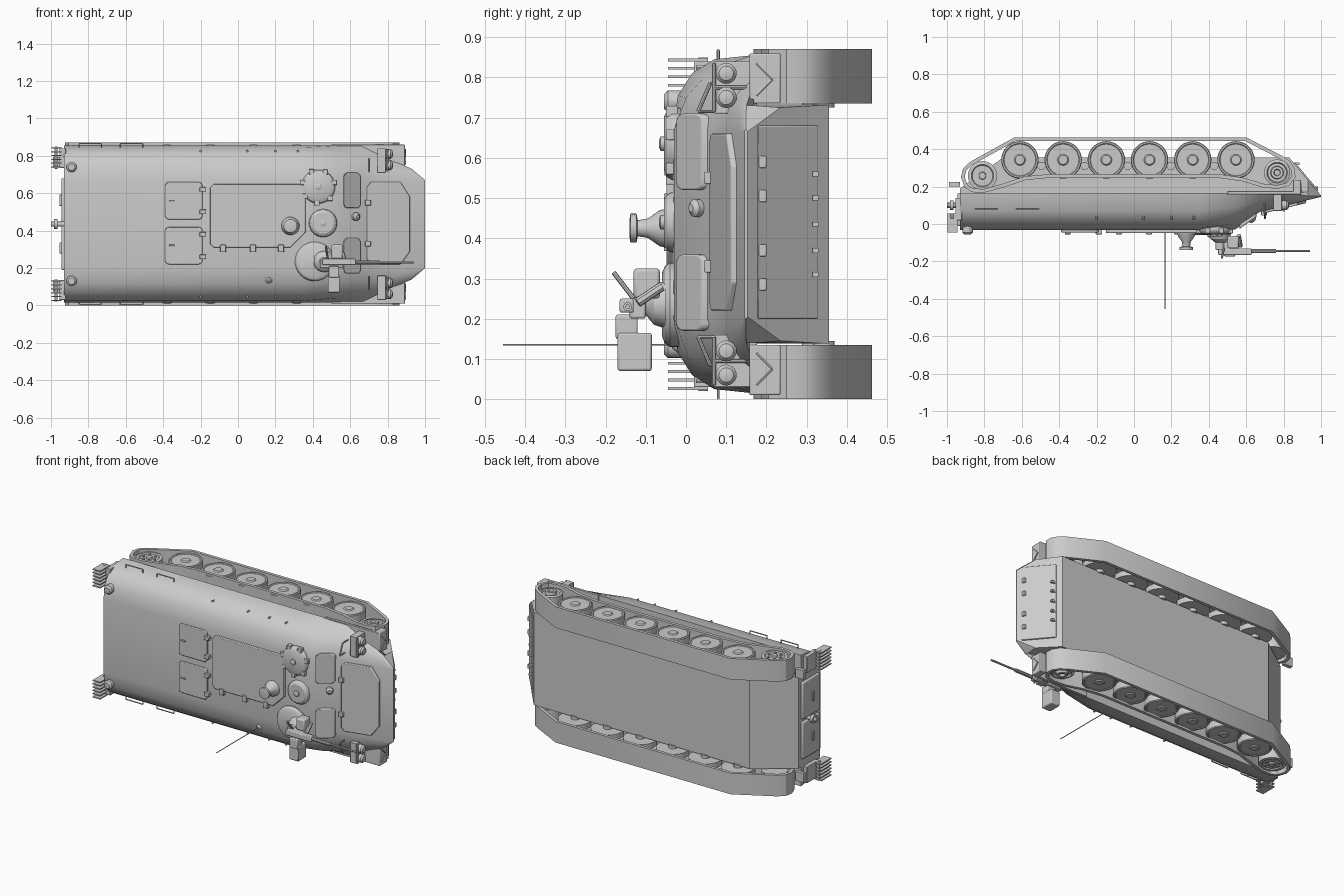
import bpy, bmesh, math
from mathutils import Vector, Matrix

CZ = 0.435  # mid plane; vehicle roof faces -y, nose points +x
paint = bpy.data.materials.new("grey_paint")
paint.diffuse_color = (0.6, 0.6, 0.6, 1)


def finish(name, bm, bevel=0.0):
    bmesh.ops.recalc_face_normals(bm, faces=bm.faces)
    me = bpy.data.meshes.new(name)
    bm.to_mesh(me)
    bm.free()
    ob = bpy.data.objects.new(name, me)
    bpy.context.collection.objects.link(ob)
    me.materials.append(paint)
    if bevel:
        m = ob.modifiers.new("edge", 'BEVEL')
        m.width, m.segments = bevel, 2
    return ob


def loft(name, rings, caps=True, closed=False, bevel=0.0):
    bm = bmesh.new()
    vs = [[bm.verts.new(p) for p in r] for r in rings]
    n = len(vs[0])
    for k in range(len(vs) if closed else len(vs) - 1):
        a, b = vs[k], vs[(k + 1) % len(vs)]
        for i in range(n):
            bm.faces.new((a[i], a[(i + 1) % n], b[(i + 1) % n], b[i]))
    if caps and not closed:
        bm.faces.new(vs[0])
        bm.faces.new(vs[-1])
    return finish(name, bm, bevel)


def box(name, lo, hi, bevel=0.0):
    (a, b, c), (d, e, f) = lo, hi
    return loft(name, [[(a, b, z), (d, b, z), (d, e, z), (a, e, z)] for z in (c, f)], bevel=bevel)


def lathe(name, origin, axis, prof, n=32):
    """Revolve (distance along axis, radius) pairs."""
    rot = Vector((0, 0, 1)).rotation_difference(Vector(axis)).to_matrix()
    o = Vector(origin)
    return loft(name, [[o + rot @ Vector((r * math.cos(t * math.tau / n), r * math.sin(t * math.tau / n), d))
                        for t in range(n)] for d, r in prof])


def rod(name, a, b, r, n=8):
    a, b = Vector(a), Vector(b)
    return lathe(name, a, b - a, [(0, r), ((b - a).length, r)], n)


def rect(x0, x1, z0, z1, c=0.02):
    """Rounded rectangle outline in x and z."""
    pts = []
    for cx, cz, s in ((x1 - c, z1 - c, 0), (x0 + c, z1 - c, 90), (x0 + c, z0 + c, 180), (x1 - c, z0 + c, 270)):
        pts += [(cx + c * math.cos(math.radians(s + d)), cz + c * math.sin(math.radians(s + d))) for d in (0, 30, 60, 90)]
    return pts


def plate(name, outline, y, t, x0=0.0, slope=0.0, bevel=0.004):
    """Slab lying on a roof plane y + slope * (x - x0), rising toward -y."""
    return loft(name, [[(x, y + slope * (x - x0) + d, z) for x, z in outline] for d in (0.01, -t)], bevel=bevel)


# hull: cross sections as x, then (half width, y) pairs from roof to floor
sections = [
    (-0.93, [(.235, -.033), (.32, -.02), (.375, .015), (.41, .07), (.42, .165), (.297, .165), (.297, .19)]),
    (-0.70, [(.235, -.033), (.32, -.02), (.375, .015), (.41, .07), (.42, .165), (.297, .165), (.297, .355)]),
    (0.35, [(.235, -.033), (.32, -.02), (.375, .015), (.41, .07), (.42, .165), (.297, .165), (.297, .355)]),
    (0.54, [(.235, -.03), (.315, 0), (.365, .045), (.395, .09), (.42, .165), (.297, .165), (.297, .355)]),
    (0.67, [(.235, .064), (.30, .075), (.34, .095), (.375, .12), (.42, .165), (.297, .165), (.297, .355)]),
    (0.83, [(.235, .104), (.28, .115), (.30, .125), (.32, .14), (.34, .165), (.297, .17), (.297, .355)]),
    (0.93, [(.235, .128), (.27, .135), (.28, .14), (.29, .145), (.295, .15), (.295, .17), (.29, .235)]),
    (1.00, [(.232, .145), (.233, .146), (.234, .147), (.235, .148), (.235, .149), (.235, .15), (.23, .153)]),
]
loft("hull", [[(x, y, CZ + w) for w, y in h] + [(x, y, CZ - w) for w, y in reversed(h)] for x, h in sections])

# roof hatches with hinges
for z0, z1 in ((.22, .42), (.46, .66)):
    plate("rear_roof_hatch", rect(-.39, -.19, z0, z1), -.033, .012)
    for z in (z0 + .04, z1 - .04):
        box("hatch_hinge", (-.205, -.055, z - .012), (-.17, -.03, z + .012), .003)
    rod("hatch_handle", (-.37, -.05, z0 + .1), (-.34, -.05, z0 + .1), .005)
plate("cargo_hatch", [(-.13, .65), (-.15, .63), (-.15, .33), (-.13, .31), (.28, .31), (.36, .39), (.36, .63), (.34, .65)], -.033, .015)
for x in (-.08, .08, .23):
    box("cargo_hinge", (x - .015, -.055, .285), (x + .015, -.03, .325), .003)
lathe("roof_vent", (.28, -.04, .425), (0, -1, 0), [(0, .05), (.025, .045), (.055, .024), (.08, .02), (.083, .036), (.098, .036), (.1, .025)])

# cupolas
for name, x, z, r, top in (("commander_cupola", .43, .635, .09, .055), ("centre_cupola", .455, .44, .075, .055), ("weapon_ring", .41, .235, .105, .06)):
    lathe(name, (x, .06, z), (0, -1, 0), [(0, r), (.06 + top - .02, r), (.06 + top - .008, r * .92), (.06 + top, r * .75)], 40)
    lathe(name + "_knob", (x, -top, z), (0, -1, 0), [(-.01, .018), (.008, .018), (.012, .01)], 16)
for i in range(7):
    t = math.radians(50 * i + 15)
    x, z = .43 + .088 * math.cos(t), .635 + .088 * math.sin(t)
    box("vision_block", (x - .014, -.05, z - .014), (x + .014, -.02, z + .014), .003)

# weapon station
lathe("weapon_pedestal", (.46, -.05, .235), (0, -1, 0), [(0, .06), (.03, .05), (.05, .025), (.085, .025)], 20)
box("weapon_cradle", (.44, -.14, .2), (.56, -.1, .25), .006)
box("weapon_receiver", (.45, -.165, .215), (.63, -.13, .25), .005)
rod("weapon_barrel", (.6, -.145, .23), (.94, -.145, .23), .006, 10)
rod("barrel_sleeve", (.6, -.145, .23), (.76, -.145, .23), .011, 10)
box("ammunition_box", (.48, -.17, .07), (.545, -.085, .165), .006)
box("ammunition_chute", (.485, -.175, .15), (.54, -.12, .21), .005)
box("weapon_sight", (.5, -.13, .25), (.56, -.065, .325), .008)
rod("weapon_grip", (.48, -.13, .25), (.47, -.18, .315), .006)
rod("weapon_elevator", (.56, -.06, .28), (.57, -.12, .24), .012)
rod("antenna", (.165, 0, .135), (.165, -.455, .135), .0025, 6)
lathe("antenna_base", (.165, .02, .135), (0, -1, 0), [(0, .022), (.04, .02), (.055, .008)], 12)

# glacis hatches and trim panel
for z0, z1 in ((.17, .36), (.52, .71)):
    plate("driver_hatch", rect(.565, .655, z0, z1), -.012, .014, .565, .72)
plate("trim_panel", [(.69, .635), (.71, .66), (.87, .66), (.92, .58), (.92, .29), (.87, .22), (.71, .22), (.69, .245)], .069, .013, .69, .242)
for z in (.33, .55):
    box("trim_clip", (.68, .045, z - .015), (.71, .075, z + .015), .003)
lathe("bow_lamp", (.62, .04, .475), (.6, -.8, 0), [(0, .022), (.025, .022), (.035, .01)], 16)

# bow lower panel: follows the plane from the nose to the floor
bow = [(.155, .99), (.235, .93), (.355, .83)]
loft("bow_panel", [[(.986 + d, .178, .2), (.986 + d, .178, .68), (.860 + d, .328, .68), (.860 + d, .328, .2)] for d in (-.04, .002)], bevel=.003)
for z in (.285, .37, .505, .59):
    box("bow_hinge", (.955, .178, z - .015), (.985, .2, z + .015), .003)
for z in (.31, .37, .435, .50, .56):
    box("bow_rib", (.86, .315, z - .006), (.885, .33, z + .006))

# rear door leaves and tow hook
for z0, z1 in ((.19, .425), (.445, .68)):
    box("rear_door", (-.945, -.01, z0), (-.92, .165, z1), .006)
    box("door_handle", (-.955, .06, (z0 + z1) / 2 - .03), (-.94, .075, (z0 + z1) / 2 + .03), .003)
rod("tow_hook", (-.93, .1, CZ), (-1.0, .1, CZ), .014, 12)
lathe("tow_collar", (-.965, .1, CZ), (-1, 0, 0), [(0, .026), (.018, .026)], 16)

# track outline as (x, y)
path = [(-.925, .25), (-.905, .195), (-.865, .17), (-.80, .168), (-.70, .195), (-.58, .235), (-.45, .247), (.45, .247), (.58, .228),
        (.69, .195), (.77, .188), (.83, .205), (.863, .25), (.86, .295), (.835, .335), (.79, .365), (.60, .463), (-.64, .463), (-.88, .33), (-.915, .295)]


def inset(pts, d):
    out = []
    for i, p in enumerate(pts):
        a, p, b = Vector(pts[i - 1]), Vector(p), Vector(pts[(i + 1) % len(pts)])
        n1, n2 = [Vector((-(v.y), v.x)).normalized() for v in (p - a, b - p)]
        out.append(p + (n1 + n2).normalized() * d)
    return out


inner = inset(path, .02)

# running gear and fittings on both sides
for s in (-1, 1):
    def Z(w):
        return CZ + s * w

    def sbox(name, lo, hi, bevel=.003):
        za, zb = sorted((Z(lo[2]), Z(hi[2])))
        return box(name, (lo[0], lo[1], za), (hi[0], hi[1], zb), bevel)

    loft("track", [[(*p, Z(.3)), (*p, Z(.435)), (*q, Z(.435)), (*q, Z(.3))] for p, q in zip(path, inner)], closed=True)
    for i in range(6):
        x = -.61 + .231 * i
        lathe("road_wheel_outer", (x, .343, Z(.375)), (0, 0, s), [(0, .1), (.045, .1), (.05, .096), (.05, .088), (.046, .084), (.046, .03), (.052, .024)], 36)
        lathe("road_wheel_inner", (x, .343, Z(.31)), (0, 0, s), [(0, .1), (.035, .1)], 36)
        rod("wheel_axle", (x, .343, Z(.29)), (x, .343, Z(.38)), .026, 12)
        if i < 5:
            rod("suspension_arm", (x + .115, .31, Z(.28)), (x + .115, .31, Z(.385)), .022, 12)
    lathe("idler", (-.81, .258, Z(.31)), (0, 0, s), [(0, .078), (.11, .078), (.112, .06), (.105, .055), (.105, .02), (.115, .018)])
    for k in range(6):
        t = k * math.tau / 6
        x, y = -.81 + .04 * math.cos(t), .258 + .04 * math.sin(t)
        rod("idler_bolt", (x, y, Z(.40)), (x, y, Z(.422)), .008)
    lathe("sprocket", (.765, .275, Z(.31)), (0, 0, s), [(0, .07), (.1, .07), (.105, .055), (.095, .05), (.095, .035), (.115, .032), (.115, .018), (.1, .015)])

    # front fender and lamp group
    sbox("front_fender", (.5, .158, .29), (.89, .176, .425))
    sbox("mud_guard", (.85, .158, .3), (.893, .235, .425), .004)
    for a, b in ((.32, .36), (.4, .36)):
        rod("guard_brace", (.895, .175, Z(a)), (.895, .215, Z(b)), .004, 6)
    sbox("lamp_bracket", (.745, .07, .275), (.79, .16, .405))
    for w in (.315, .375):
        lathe("headlight", (.77, .1, Z(w)), (1, 0, 0), [(0, .026), (.045, .026), (.055, .018), (.058, .006)], 20)
    rod("lamp_guard", (.8, .07, Z(.28)), (.8, .07, Z(.4)), .005)
    rod("lamp_guard_post", (.8, .07, Z(.34)), (.8, .15, Z(.34)), .005)
    rod("bow_rail", (.7, .03, Z(.28)), (.7, .06, Z(.35)), .005)
    for w in (.28, .35):
        rod("bow_rail_post", (.7, .03 + (w - .28) * .43, Z(w)), (.7, .12, Z(w)), .004)

    # side grab rails
    for x in (-.85, -.63):
        y, w = .08, .432
        rod("grab_rail", (x, y, Z(w)), (x + .12, y, Z(w)), .004, 6)
        for e in (x, x + .12):
            rod("grab_rail_end", (e, y, Z(w)), (e, y, Z(.40)), .004, 6)

    # slatted rear deflector and rear lamp
    sbox("deflector_bracket", (-.955, .02, .3), (-.92, .14, .405))
    for k in range(6):
        w = .3 + .021 * k
        sbox("deflector_slat", (-.998, -.045, w), (-.945, .055, w + .007), 0)
    sbox("deflector_bar", (-.98, .03, .295), (-.965, .055, .415))
    sbox("rear_step", (-.99, .2, .3), (-.93, .225, .36))
    lathe("rear_lamp", (-.89, .03, Z(.305)), (0, -1, 0), [(0, .028), (.075, .028), (.085, .018)], 16)
    for x in (-.2, .05, .2, .32):
        rod("roof_bolt", (x, .08, Z(.39)), (x, .025, Z(.39)), .006, 6)

# smooth curved areas, keep edges sharp
bpy.ops.object.select_all(action='SELECT')
bpy.context.view_layer.objects.active = bpy.data.objects["hull"]
bpy.ops.object.shade_smooth_by_angle(angle=math.radians(30))
